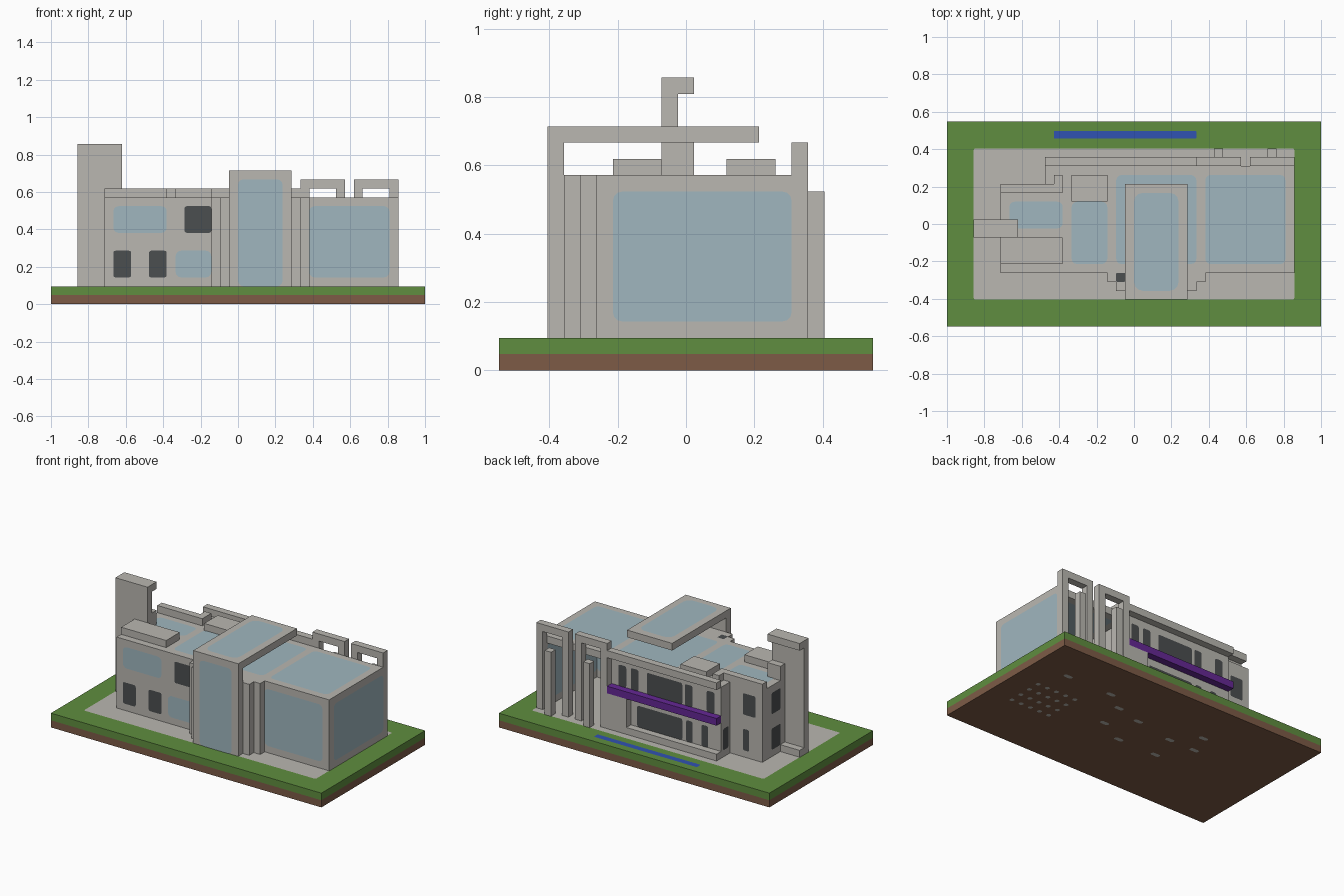
import bpy, math

if "Cube" in bpy.data.objects:
    bpy.data.objects.remove(bpy.data.objects["Cube"], do_unlink=True)

U = 1 / 21               # one grid cell
CX, CY = 21, 11.5        # grid centre


def material(name, r, g, b):
    m = bpy.data.materials.new(name)
    m.use_nodes = True
    m.diffuse_color = (r, g, b, 1)
    bsdf = m.node_tree.nodes["Principled BSDF"]
    bsdf.inputs["Base Color"].default_value = (r, g, b, 1)
    bsdf.inputs["Roughness"].default_value = 0.9
    return m


concrete = material("concrete", .49, .475, .44)
glass = material("glass", .35, .47, .52)
grass = material("grass", .115, .27, .05)
soil = material("soil", .205, .105, .062)
dark = material("dark window", .07, .077, .08)
water = material("blue strip", .03, .084, .445)
purple = material("purple", .13, .021, .30)


def add_mesh(name, verts, faces, mat):
    me = bpy.data.meshes.new(name)
    me.from_pydata(verts, [], faces)
    me.materials.append(mat)
    ob = bpy.data.objects.new(name, me)
    bpy.context.collection.objects.link(ob)
    return ob


def place(x, y, z):
    return ((x - CX) * U, (y - CY) * U, z * U)


def box(name, xs, ys, zs, mat=concrete):
    verts = [place(x, y, z) for z in zs for y in ys for x in xs]
    faces = [(0, 2, 3, 1), (4, 5, 7, 6), (0, 1, 5, 4),
             (2, 6, 7, 3), (0, 4, 6, 2), (1, 3, 7, 5)]
    return add_mesh(name, verts, faces, mat)


def panel(name, facing, level, a, b, mat=glass, r=.6):
    """Rounded flat panel on a wall or roof; facing is such as '+x' or '-y'."""
    side = 1 if facing[0] == "+" else -1
    level += side * .04
    r = min(r, (a[1] - a[0]) / 2.1, (b[1] - b[0]) / 2.1)
    corners = [(a[1] - r, b[1] - r), (a[0] + r, b[1] - r),
               (a[0] + r, b[0] + r), (a[1] - r, b[0] + r)]
    verts = []
    for k, (u, v) in enumerate(corners):
        for s in range(4):
            t = math.pi / 2 * (k + s / 3)
            p, q = u + r * math.cos(t), v + r * math.sin(t)
            verts.append(place(*{"x": (level, p, q), "y": (p, level, q),
                                 "z": (p, q, level)}[facing[1]]))
    order = list(range(len(verts)))
    if (side < 0) != (facing[1] == "y"):
        order.reverse()
    return add_mesh(name, verts, [order], mat)


# ground
box("soil_base", (0, 42), (0, 23), (0, 1), soil)
box("grass_layer", (0, 42), (0, 23), (1, 2), grass)
panel("pavement", "+z", 2, (3, 39), (3, 20), concrete, .2)
panel("blue_strip", "+z", 2, (12, 28), (21.1, 21.95), water, .1)

# main volumes
box("left_block", (6, 18), (6, 16), (2, 12))
box("centre_block", (11, 28), (6, 18), (2, 12))
box("right_front_wall", (28, 39), (6, 7), (2, 12))
box("right_side_wall", (38, 39), (7, 18), (2, 12))
box("right_roof", (28, 38), (7, 18), (11, 12))

# tall hall: front slab and overhanging roof
box("hall_front", (20, 27), (3, 4), (2, 15))
box("hall_roof", (20, 27), (4, 16), (14, 15))
box("hall_body", (20, 27), (4, 6), (2, 12))
for name, x, y in (("left_outer", 18, 5), ("left_inner", 19, 4),
                   ("right_inner", 27, 4), ("right_outer", 28, 5)):
    box(name + "_step", (x, x + 1), (y, 6), (2, 12))

# tower with hooked top and foot
box("tower", (3, 8), (10, 11), (2, 18))
box("tower_hook", (3, 8), (11, 12), (17, 18))
box("tower_foot", (3, 6), (11, 12), (2, 3))
box("tower_bracket", (6, 8), (11, 12), (12, 14))

# roof boxes and parapets
box("front_roof_box", (6, 13), (7, 10), (12, 13))
box("square_roof_box", (14, 18), (14, 17), (12, 13))
box("back_parapet", (6, 13), (15, 16), (12, 13))
box("back_parapet_turn", (12, 13), (16, 17), (12, 13))

# back facade
box("back_cornice", (11, 28), (18, 19), (12, 13))
box("purple_ledge", (11, 28), (18, 19), (7, 8), purple)
box("back_plinth", (11, 25), (18, 19), (2, 3))
box("back_pier", (25, 28), (18, 19), (2, 7))

# two open frames, each with a free column
for i, (x, col) in enumerate(((28, 30), (34, 36)), 1):
    box(f"frame_{i}_leg_a", (x, x + 1), (18, 19), (2, 14))
    box(f"frame_{i}_leg_b", (x + 4, x + 5), (18, 19), (2, 14))
    box(f"frame_{i}_beam", (x + 1, x + 4), (18, 19), (13, 14))
    box(f"frame_{i}_column", (col, col + 1), (19, 20), (2, 11))

# glass walls
UP, LOW = (8, 11), (3, 6)
panel("hall_glass", "-y", 3, (21, 26), (2, 14))
panel("right_front_glass", "-y", 6, (29, 38), (3, 11))
panel("right_front_glass_inside", "+y", 7, (29, 38), (3, 11))
panel("right_side_glass", "+x", 39, (7, 18), (3, 11))
panel("right_side_glass_inside", "-x", 38, (7, 18), (3, 11))
panel("left_upper_glass", "-y", 6, (7, 13), UP)
panel("left_lower_glass", "-y", 6, (14, 18), LOW)

# glass roofs
panel("hall_skylight", "+z", 15, (21, 26), (4, 15), r=1)
panel("right_skylight", "+z", 12, (29, 38), (7, 17))
panel("right_skylight_inside", "-z", 11, (29, 38), (7, 17))
panel("centre_skylight", "+z", 12, (19, 28), (7, 17))
panel("left_skylight", "+z", 12, (7, 13), (11, 14))
panel("middle_skylight", "+z", 12, (14, 18), (7, 14))
panel("roof_hatch", "+z", 12, (19, 20), (5, 6), dark, .1)

# dark windows: facing, level, span, height
windows = [("-y", 6, (15, 18), UP), ("-y", 6, (7, 9), LOW), ("-y", 6, (11, 13), LOW),
           ("-x", 6, (12, 14), UP), ("-x", 6, (12, 14), LOW),
           ("-x", 11, (16.4, 17.6), LOW),
           ("+y", 16, (7, 9), UP), ("+y", 16, (8, 9), LOW),
           ("+y", 18, (17, 24), (3, 6)), ("+y", 18, (17, 22.5), (8, 11))]
windows += [("+y", 18, (x, x + 1.2), UP) for x in (12, 15.4, 23.8, 25.7)]
windows += [("+y", 18, (x, x + 1), LOW) for x in (13, 15.4)]
for i, (facing, level, span, height) in enumerate(windows, 1):
    panel(f"window_{i}", facing, level, span, height, dark, .25)

# concrete footings showing underneath
footings = [(32 + 1.5 * i, 8 + 1.7 * j, .6) for i in range(5) for j in range(4)]
footings += [(x, y, 1.3) for x, y in ((36, 17), (29, 17), (26, 15), (22, 14), (13, 16),
                                      (16, 13), (21, 9), (25, 11), (15, 9), (12, 13))]
for i, (x, y, w) in enumerate(footings, 1):
    panel(f"footing_{i}", "-z", 0, (x, x + w), (y, y + .6), concrete, .25)
